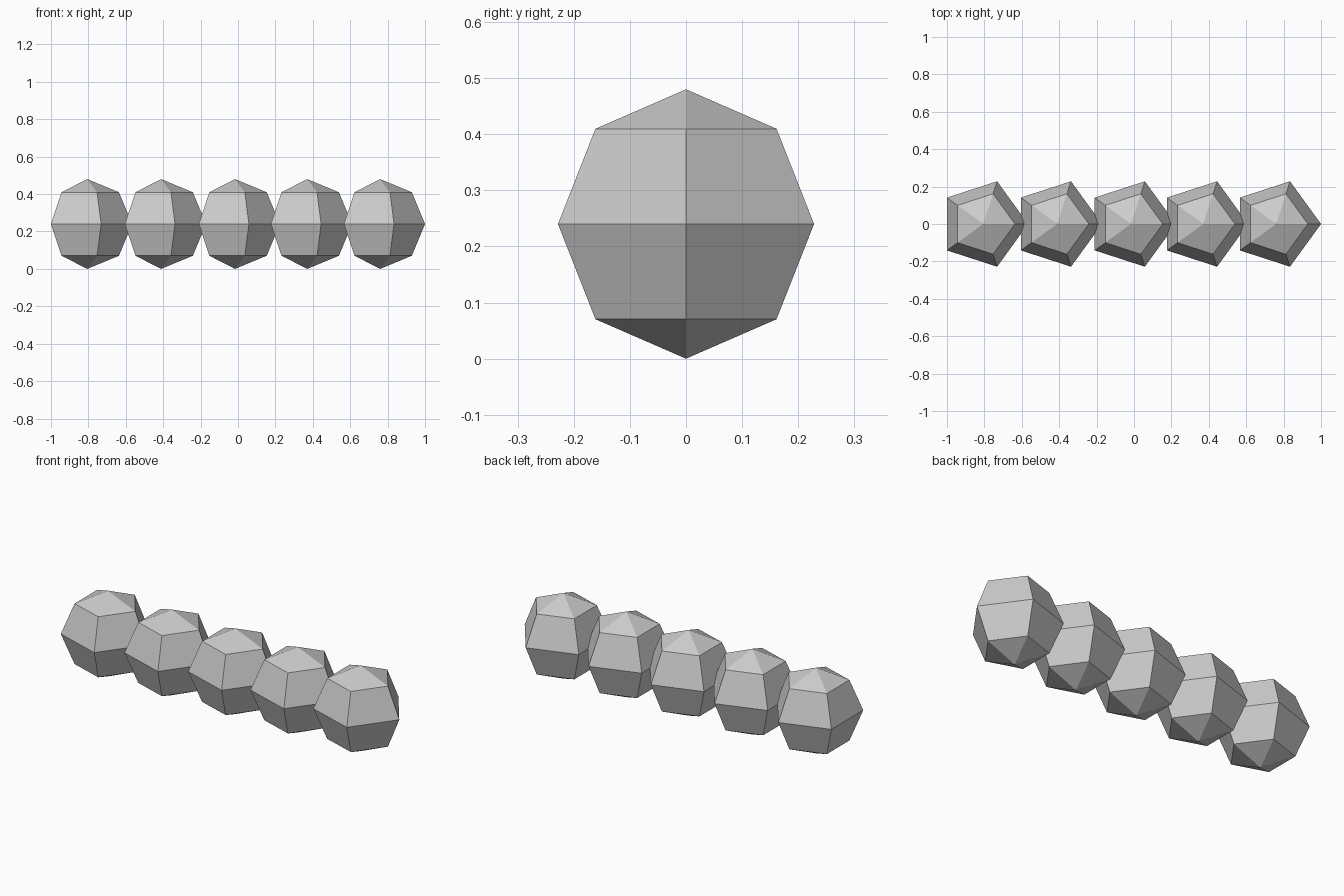
import bpy, bmesh, math
from mathutils import Matrix

if "Cube" in bpy.data.objects:
    bpy.data.objects.remove(bpy.data.objects["Cube"])

R = 0.24

# Shared low-poly bead: five segments, four rings, one corner facing +x
bm = bmesh.new()
bmesh.ops.create_uvsphere(bm, u_segments=5, v_segments=4, radius=R)
corner = next(v.co for v in bm.verts if abs(v.co.z) < 1e-4)
turn = Matrix.Rotation(-math.atan2(corner.y, corner.x), 3, 'Z')
bmesh.ops.rotate(bm, verts=bm.verts, cent=(0, 0, 0), matrix=turn)
mesh = bpy.data.meshes.new("bead")
bm.to_mesh(mesh)
bm.free()

# Row of five overlapping beads
for i, x in enumerate((-0.806, -0.411, -0.016, 0.37, 0.76)):
    bead = bpy.data.objects.new(f"bead_{i + 1}", mesh)
    bead.location = (x, 0, R)
    bpy.context.collection.objects.link(bead)
